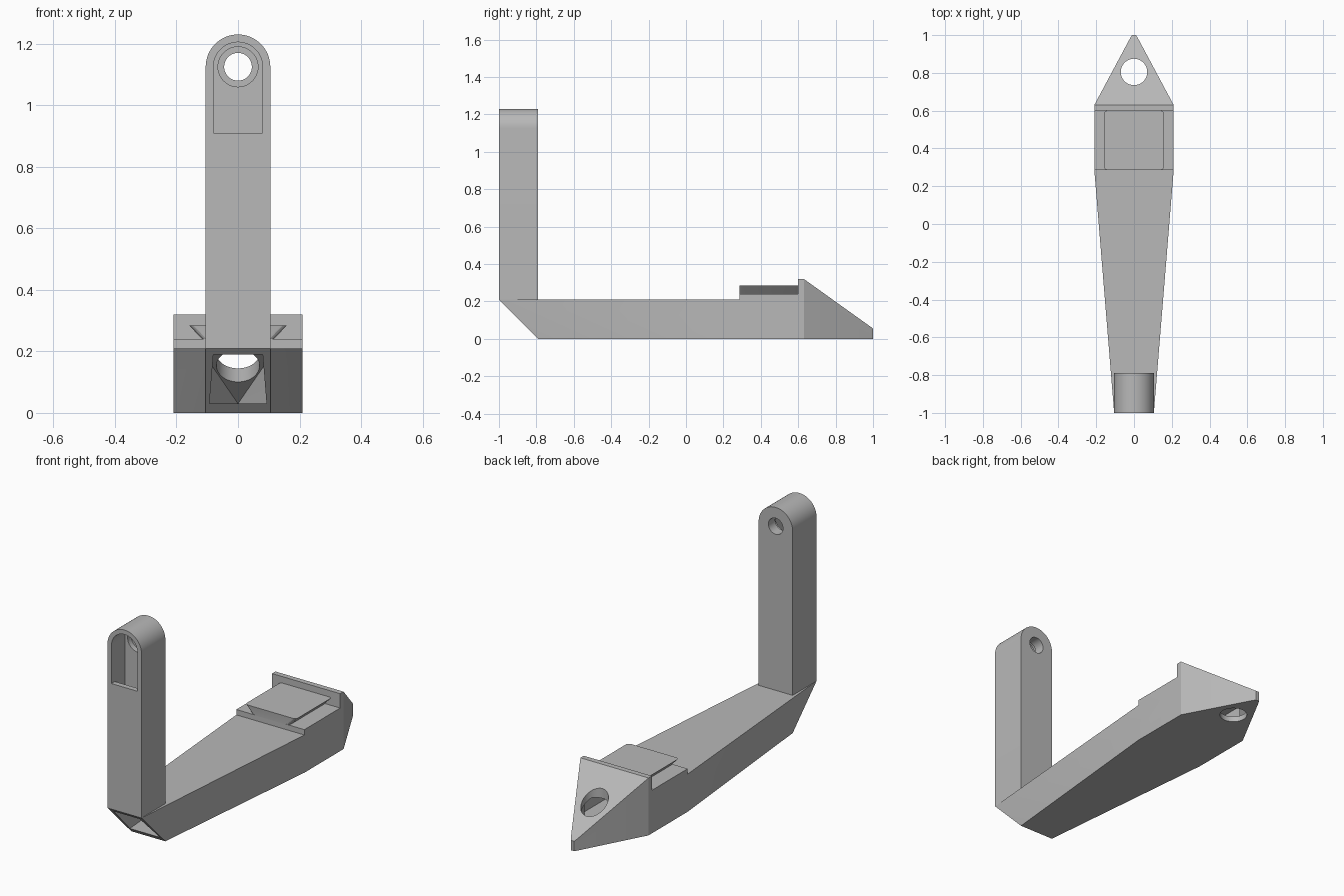
import bpy, bmesh, math
from mathutils import Matrix, Vector

if "Cube" in bpy.data.objects:
    bpy.data.objects.remove(bpy.data.objects["Cube"], do_unlink=True)

GREY = (0.48, 0.48, 0.48, 1)
grey = bpy.data.materials.new("plain grey")
grey.use_nodes = True
grey.diffuse_color = GREY
grey.node_tree.nodes["Principled BSDF"].inputs["Base Color"].default_value = GREY


def finish(name, bm):
    bmesh.ops.recalc_face_normals(bm, faces=bm.faces[:])
    mesh = bpy.data.meshes.new(name)
    bm.to_mesh(mesh)
    bm.free()
    mesh.materials.append(grey)
    obj = bpy.data.objects.new(name, mesh)
    bpy.context.collection.objects.link(obj)
    return obj


def hull(name, half_points):
    """Convex solid from points given on one side and mirrored in x."""
    bm = bmesh.new()
    for x, y, z in half_points:
        bm.verts.new((x, y, z))
        if x > 0:
            bm.verts.new((-x, y, z))
    res = bmesh.ops.convex_hull(bm, input=bm.verts[:])
    loose = [v for v in bm.verts if not v.link_faces]
    bmesh.ops.delete(bm, geom=loose, context='VERTS')
    bmesh.ops.dissolve_limit(bm, angle_limit=0.002, verts=bm.verts[:], edges=bm.edges[:])
    return finish(name, bm)


def box(name, half_x, y0, y1, z0, z1):
    return hull(name, [(half_x, y, z) for y in (y0, y1) for z in (z0, z1)])


def arch(name, r, z_base, z_centre, y0, y1, steps=32):
    """Upright slab with a round top, extruded along y."""
    outline = [(-r, z_base), (r, z_base)]
    outline += [(r * math.cos(math.pi * i / steps), z_centre + r * math.sin(math.pi * i / steps))
                for i in range(steps + 1)]
    bm = bmesh.new()
    face = bm.faces.new([bm.verts.new((x, y0, z)) for x, z in outline])
    ext = bmesh.ops.extrude_face_region(bm, geom=[face])
    moved = [v for v in ext["geom"] if isinstance(v, bmesh.types.BMVert)]
    bmesh.ops.translate(bm, verts=moved, vec=(0, y1 - y0, 0))
    return finish(name, bm)


def rod(name, r, length, centre, along_y=False):
    bm = bmesh.new()
    turn = Matrix.Rotation(math.pi / 2, 4, 'X') if along_y else Matrix()
    bmesh.ops.create_cone(bm, cap_ends=True, segments=64, radius1=r, radius2=r,
                          depth=length, matrix=Matrix.Translation(Vector(centre)) @ turn)
    return finish(name, bm)


def combine(target, tool, operation):
    mod = target.modifiers.new(operation.lower(), 'BOOLEAN')
    mod.operation, mod.solver, mod.object = operation, 'EXACT', tool
    bpy.context.view_layer.objects.active = target
    bpy.ops.object.modifier_apply(modifier=mod.name)
    bpy.data.objects.remove(tool, do_unlink=True)


# Tapered lower arm with a sloped heel
bracket = hull("bracket_arm", [
    (0.105, -0.79, 0), (0.105, -1, 0.21), (0.105, -0.9, 0.21),
    (0.21, 0.285, 0), (0.21, 0.285, 0.21), (0.21, 0.615, 0), (0.21, 0.615, 0.21)])

# Raised seat, pointed nose with stop wall, and round-topped upright
combine(bracket, box("seat", 0.21, 0.285, 0.615, 0.1, 0.24), 'UNION')
nose = [(0.21, y, z) for y in (0.60, 0.63) for z in (0, 0.32)]
nose += [(0.02, 0.985, 0), (0.02, 0.985, 0.066), (0.01, 1, 0), (0.01, 1, 0.055)]
combine(bracket, hull("nose", nose), 'UNION')
combine(bracket, arch("upright", 0.105, 0.21, 1.125, -1, -0.79), 'UNION')

# Hollow channel through the arm, narrowing into the nose
channel = [(x, y, z) for x, y in ((0.077, -1.02), (0.09, -0.79), (0.18, 0.285), (0.18, 0.66))
           for z in (0.03, 0.19)]
combine(bracket, hull("arm_channel", channel), 'DIFFERENCE')
tip = [(0.18, 0.63, 0.03), (0.18, 0.63, 0.19), (0.11, 0.755, 0.19), (0, 0.97, 0.03)]
combine(bracket, hull("nose_channel", tip), 'DIFFERENCE')

# Upright: inner chase, front window, stepped bolt hole
combine(bracket, box("upright_chase", 0.08, -0.97, -0.88, 0.1, 0.95), 'DIFFERENCE')
combine(bracket, arch("window", 0.08, 0.91, 1.125, -1.1, -0.88), 'DIFFERENCE')
combine(bracket, rod("counterbore", 0.065, 0.1, (0, -0.9, 1.125), True), 'DIFFERENCE')
combine(bracket, rod("bolt_hole", 0.045, 0.6, (0, -0.9, 1.125), True), 'DIFFERENCE')

# Vertical hole through the nose
combine(bracket, rod("nose_hole", 0.07, 1, (0, 0.805, 0.2)), 'DIFFERENCE')

# Dovetail rail on the seat, with softened corners
rail = hull("dovetail_rail", [(x, y, z) for x, z in ((0.115, 0.238), (0.158, 0.284))
                              for y in (0.285, 0.601)])
bm = bmesh.new()
bm.from_mesh(rail.data)
corners = [e for e in bm.edges if abs(e.verts[0].co.z - e.verts[1].co.z) > 0.01]
bmesh.ops.bevel(bm, geom=corners, offset=0.016, segments=4, profile=0.5, affect='EDGES')
bm.to_mesh(rail.data)
bm.free()

# Smooth the round surfaces, keep edges crisp
for obj in (bracket, rail):
    bpy.ops.object.select_all(action='DESELECT')
    obj.select_set(True)
    bpy.context.view_layer.objects.active = obj
    bpy.ops.object.shade_smooth_by_angle(angle=math.radians(20 if obj is rail else 8))
